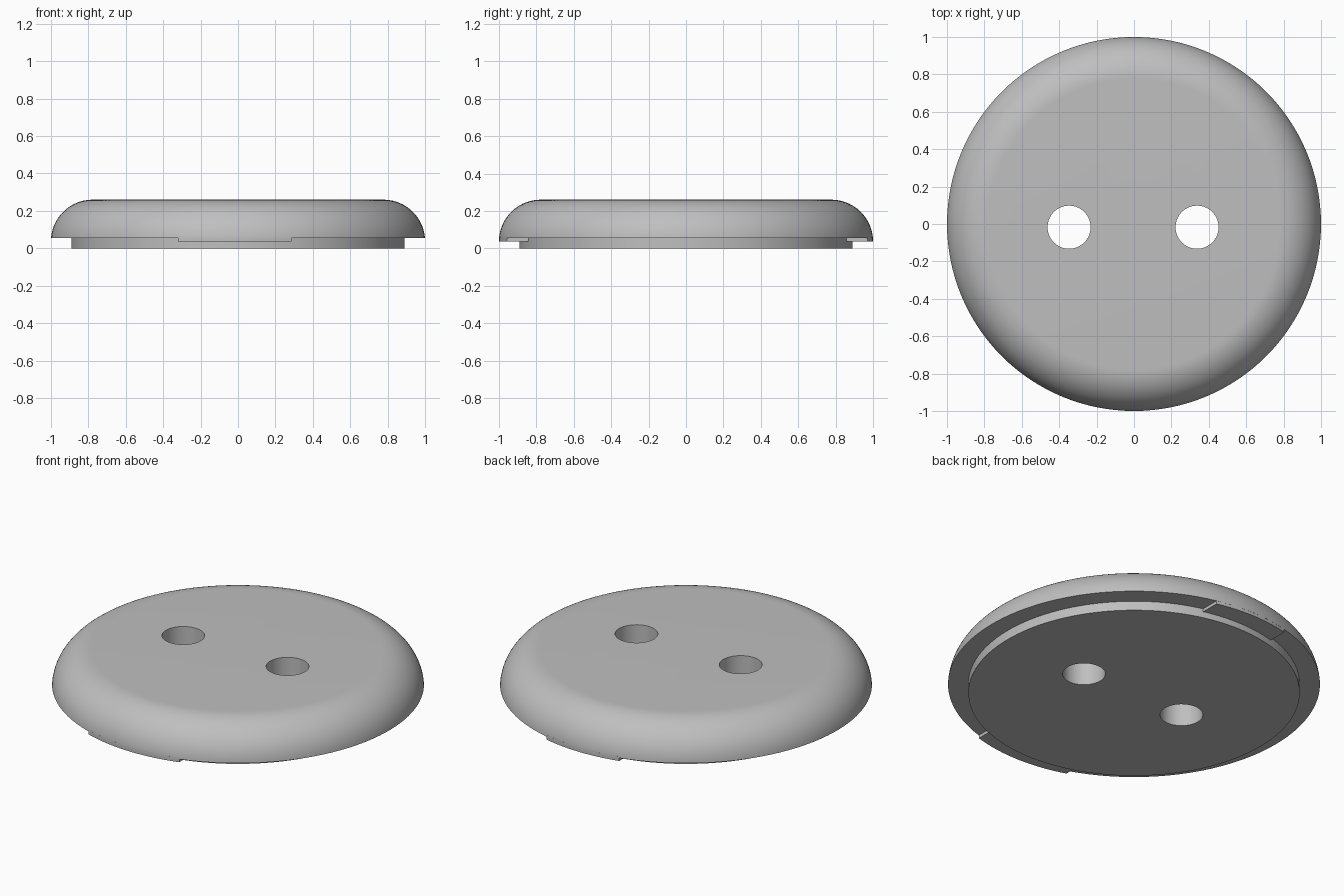
import bpy, bmesh, math

cube = bpy.data.objects.get("Cube")
if cube:
    bpy.data.objects.remove(cube, do_unlink=True)

SEGMENTS = 128
PLUG_R, RIM_Z, TAB_Z, TOP_Z = 0.89, 0.055, 0.037, 0.26

grey = bpy.data.materials.new("grey")
grey.use_nodes = True
colour = (0.52, 0.52, 0.52, 1)
grey.diffuse_color = colour
grey.node_tree.nodes["Principled BSDF"].inputs["Base Color"].default_value = colour


def make_object(name, bm):
    bmesh.ops.recalc_face_normals(bm, faces=bm.faces)
    mesh = bpy.data.meshes.new(name)
    bm.to_mesh(mesh)
    bm.free()
    mesh.materials.append(grey)
    obj = bpy.data.objects.new(name, mesh)
    bpy.context.collection.objects.link(obj)
    return obj


def lathe(name, profile):
    bm = bmesh.new()
    verts = [bm.verts.new((r, 0, z)) for r, z in profile]
    edges = [bm.edges.new(pair) for pair in zip(verts, verts[1:])]
    bmesh.ops.spin(bm, geom=verts + edges, axis=(0, 0, 1), cent=(0, 0, 0),
                   angle=math.tau, steps=SEGMENTS, use_duplicate=False)
    bmesh.ops.remove_doubles(bm, verts=bm.verts, dist=1e-5)
    # close the flat bottom and top
    bmesh.ops.holes_fill(bm, edges=[e for e in bm.edges if e.is_boundary], sides=0)
    return make_object(name, bm)


def rim_tab(name, x0, x1, side):
    """Curved block under the rim with straight, parallel ends."""
    def arc(radius, steps=24):
        a0, a1 = math.asin(x0 / radius), math.asin(x1 / radius)
        angles = [a0 + (a1 - a0) * i / steps for i in range(steps + 1)]
        return [(radius * math.sin(a), side * radius * math.cos(a)) for a in angles]
    outline = arc(0.9985) + arc(PLUG_R - 0.01)[::-1]
    bm = bmesh.new()
    face = bm.faces.new([bm.verts.new((x, y, TAB_Z)) for x, y in outline])
    top = bmesh.ops.extrude_face_region(bm, geom=[face])["geom"]
    bmesh.ops.translate(bm, vec=(0, 0, RIM_Z + 0.008 - TAB_Z),
                        verts=[v for v in top if isinstance(v, bmesh.types.BMVert)])
    return make_object(name, bm)


def hole_cutter(name, x):
    bm = bmesh.new()
    bmesh.ops.create_cone(bm, cap_ends=True, segments=64, radius1=0.115,
                          radius2=0.115, depth=1)
    bmesh.ops.translate(bm, verts=bm.verts, vec=(x, -0.017, 0.1))
    return make_object(name, bm)


def combine(obj, other, operation):
    other.hide_render = True
    mod = obj.modifiers.new(other.name, "BOOLEAN")
    mod.operation, mod.solver, mod.object = operation, "EXACT", other
    bpy.context.view_layer.objects.active = obj
    bpy.ops.object.modifier_apply(modifier=mod.name)
    bpy.data.objects.remove(other, do_unlink=True)


# Rounded cap with the narrower plug below it
fillet = TOP_Z - TAB_Z
profile = [(PLUG_R, 0), (PLUG_R, RIM_Z)]
start = math.asin((RIM_Z - TAB_Z) / fillet)
for i in range(21):
    a = start + (math.pi / 2 - start) * i / 20
    profile.append((1 - fillet + fillet * math.cos(a), TAB_Z + fillet * math.sin(a)))
cap = lathe("round_cap", profile)

# Tabs under the front and back of the rim
combine(cap, rim_tab("front_tab", -0.32, 0.285, -1), "UNION")
combine(cap, rim_tab("back_tab", -0.24, 0.235, 1), "UNION")

# Two holes right through
for x in (-0.347, 0.337):
    combine(cap, hole_cutter("hole_cutter", x), "DIFFERENCE")

bpy.ops.object.select_all(action="DESELECT")
cap.select_set(True)
bpy.context.view_layer.objects.active = cap
bpy.ops.object.shade_smooth_by_angle(angle=math.radians(30))
